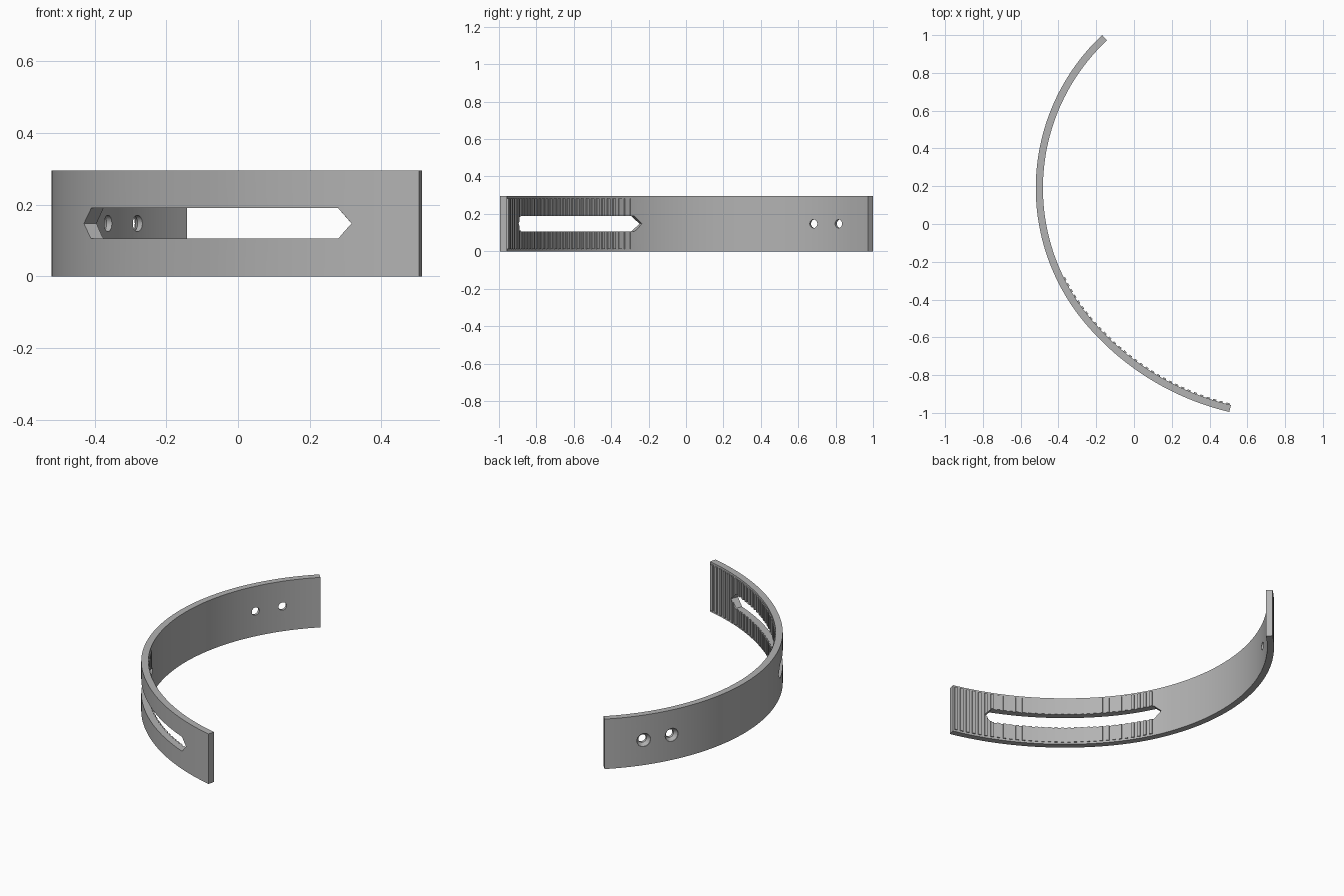
import bpy, bmesh
from math import radians, cos, sin
from mathutils import Vector

if "Cube" in bpy.data.objects:
    bpy.data.objects.remove(bpy.data.objects["Cube"])

HEIGHT, THICK = 0.295, 0.038
MID = HEIGHT / 2
# Two tangent arcs meet at JOIN; s is the outer arc length measured from there
JOIN, R1, R2 = radians(220), 1.11, 1.427
C1 = Vector((0.59, 0.19, 0))
C2 = C1 - (R2 - R1) * Vector((cos(JOIN), sin(JOIN), 0))
START, END = -1.683, 0.914

grey = bpy.data.materials.new("plain grey")
grey.use_nodes = True
grey.diffuse_color = (0.45, 0.45, 0.45, 1)
grey.node_tree.nodes["Principled BSDF"].inputs["Base Color"].default_value = grey.diffuse_color


def place(s, depth, z):
    """Point at arc length s, sunk from the outer face by depth."""
    centre, radius = (C1, R1) if s < 0 else (C2, R2)
    a = JOIN + s / radius
    return centre + Vector((cos(a), sin(a), 0)) * (radius - depth) + Vector((0, 0, z))


def steps(a, b, n):
    return [a + (b - a) * i / n for i in range(n + 1)]


def sweep(bm, stations, outer, inner):
    """Box section swept along the arc; stations are (s, half height)."""
    rings = []
    for s, h in stations:
        corners = ((outer, -h), (inner, -h), (inner, h), (outer, h))
        rings.append([bm.verts.new(place(s, d, MID + z)) for d, z in corners])
    for a, b in zip(rings, rings[1:]):
        for i in range(4):
            j = (i + 1) % 4
            bm.faces.new((a[i], a[j], b[j], b[i]))
    for ring, h in ((rings[0], stations[0][1]), (rings[-1], stations[-1][1])):
        if h > 0:
            bm.faces.new(ring)


def finish(bm, name):
    bmesh.ops.remove_doubles(bm, verts=bm.verts, dist=1e-5)
    bmesh.ops.dissolve_degenerate(bm, edges=bm.edges, dist=1e-5)
    bmesh.ops.recalc_face_normals(bm, faces=bm.faces)
    mesh = bpy.data.meshes.new(name)
    bm.to_mesh(mesh)
    bm.free()
    mesh.materials.append(grey)
    ob = bpy.data.objects.new(name, mesh)
    bpy.context.collection.objects.link(ob)
    return ob


def cut(ob, cutter):
    bpy.context.view_layer.objects.active = ob
    mod = ob.modifiers.new("cut", "BOOLEAN")
    mod.operation, mod.solver, mod.object = "DIFFERENCE", "EXACT", cutter
    bpy.ops.object.modifier_apply(modifier=mod.name)


# Curved band
bm = bmesh.new()
sweep(bm, [(s, MID) for s in steps(START, END, 110)], 0, THICK)
band = finish(bm, "curved_band")

# Grip ridges on the inner face
bm = bmesh.new()
for s in steps(-0.258, 0.896, 31):
    sweep(bm, [(s - 0.009, 0.136), (s + 0.009, 0.136)], THICK - 0.005, THICK + 0.007)
ridges = finish(bm, "grip_ridges")

# Long slot with pointed ends
bm = bmesh.new()
slot = [(-0.3235, 0)] + [(s, 0.0425) for s in steps(-0.275, 0.677, 40)] + [(0.717, 0)]
sweep(bm, slot, -0.03, THICK + 0.03)
slot_cutter = finish(bm, "slot_cutter")

# Countersunk screw holes: stacked circles of (depth, radius)
bm = bmesh.new()
for s in (-1.304, -1.467):
    axis = place(s, 1, MID) - place(s, 0, MID)
    side = axis.cross(Vector((0, 0, 1)))
    rings = []
    for depth, r in ((-0.01, 0.039), (0.004, 0.039), (0.022, 0.023), (0.06, 0.023)):
        c = place(s, depth, MID)
        angles = [radians(15 * i) for i in range(24)]
        rings.append([bm.verts.new(c + side * r * cos(t) + Vector((0, 0, r * sin(t)))) for t in angles])
    for a, b in zip(rings, rings[1:]):
        for i in range(24):
            bm.faces.new((a[i - 1], a[i], b[i], b[i - 1]))
    bm.faces.new(rings[0])
    bm.faces.new(rings[-1])
hole_cutter = finish(bm, "hole_cutter")

cut(band, slot_cutter)
cut(band, hole_cutter)
cut(ridges, slot_cutter)
for helper in (slot_cutter, hole_cutter):
    bpy.data.objects.remove(helper)

# Smooth curve, crisp edges
bpy.ops.object.select_all(action="DESELECT")
band.select_set(True)
bpy.context.view_layer.objects.active = band
bpy.ops.object.shade_smooth_by_angle(angle=radians(20))
